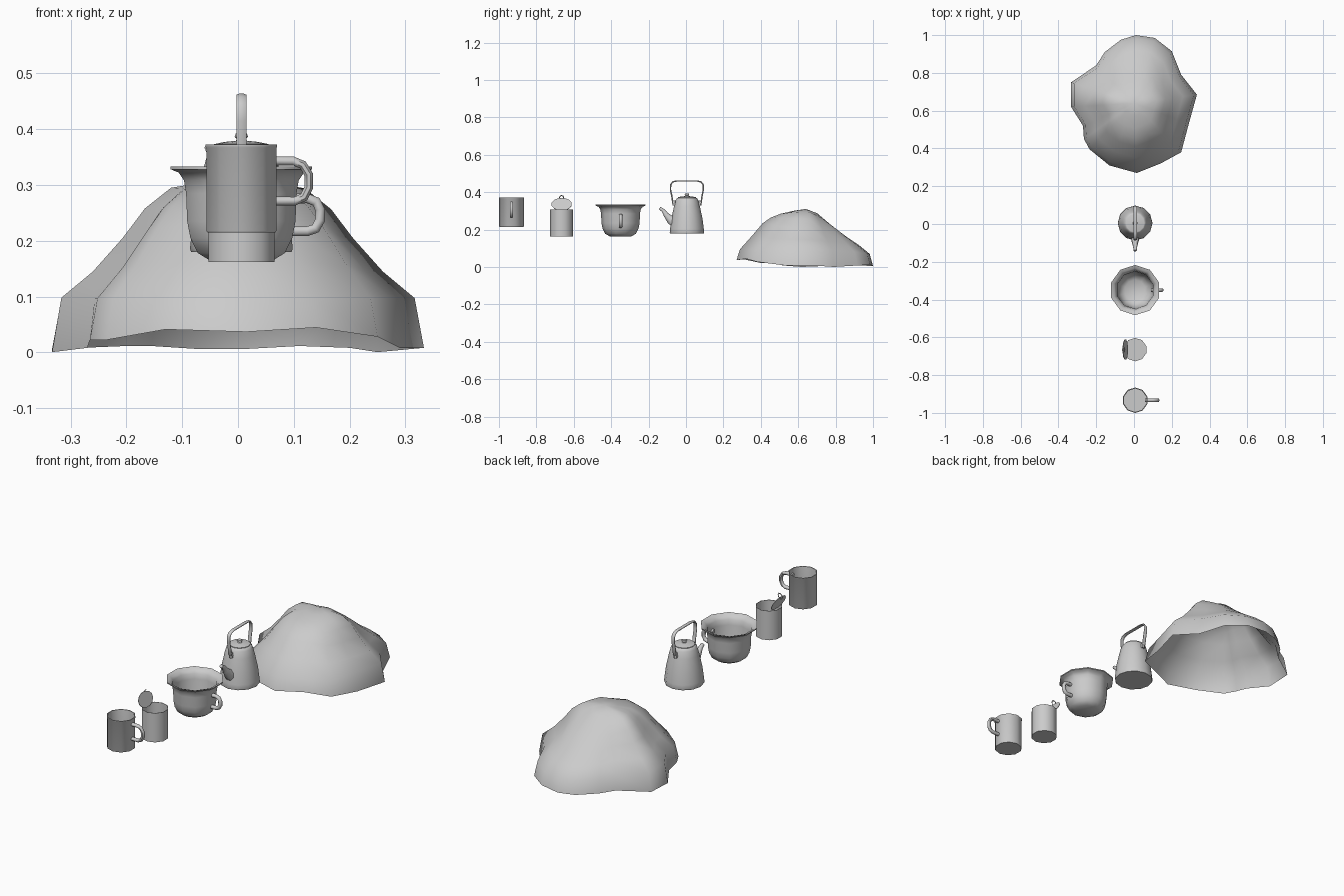
import bpy, bmesh, math
from mathutils import Vector

if "Cube" in bpy.data.objects:
    bpy.data.objects.remove(bpy.data.objects["Cube"])


def finish(bm, name, angle=40):
    bmesh.ops.recalc_face_normals(bm, faces=bm.faces)
    me = bpy.data.meshes.new(name)
    bm.to_mesh(me)
    bm.free()
    ob = bpy.data.objects.new(name, me)
    bpy.context.collection.objects.link(ob)
    bpy.ops.object.select_all(action='DESELECT')
    ob.select_set(True)
    bpy.context.view_layer.objects.active = ob
    bpy.ops.object.shade_smooth_by_angle(angle=math.radians(angle))
    return ob


def bridge(bm, rings):
    for a, b in zip(rings, rings[1:]):
        n = len(a)
        for i in range(n):
            bm.faces.new((a[i], a[(i + 1) % n], b[(i + 1) % n], b[i]))


def lathe(name, profile, x, y, sides=10):
    """Revolve (radius, z) points round a vertical axis; ends are capped."""
    bm = bmesh.new()
    rings = []
    for r, z in profile:
        rings.append([bm.verts.new((x + r * math.sin(math.tau * i / sides),
                                    y + r * math.cos(math.tau * i / sides), z))
                      for i in range(sides)])
    bridge(bm, rings)
    bm.faces.new(rings[0])
    bm.faces.new(rings[-1])
    return finish(bm, name)


def sweep(name, path, u_axis, origin, sections, sides=8, closed=False):
    """Sweep an oval (in-plane, across) along a path in the u/z plane."""
    bm = bmesh.new()
    u, up, o = Vector(u_axis), Vector((0, 0, 1)), Vector(origin)
    across = u.cross(up)
    pts = [o + u * p[0] + up * p[1] for p in path]
    rings = []
    for i, p in enumerate(pts):
        t = (pts[min(i + 1, len(pts) - 1)] - pts[max(i - 1, 0)]).normalized()
        n = across.cross(t)
        a, b = sections[min(i, len(sections) - 1)]
        rings.append([bm.verts.new(p + n * a * math.cos(math.tau * (k + .5) / sides)
                                   + across * b * math.sin(math.tau * (k + .5) / sides))
                      for k in range(sides)])
    bridge(bm, rings)
    bm.faces.new(rings[0])
    bm.faces.new(rings[-1])
    return finish(bm, name, 50)


CX = 0.006

# Mug
lathe("mug_body", [(.064, .215), (.066, .218), (.066, .366), (.0675, .368), (.0675, .372),
                   (.063, .372), (.062, .366), (.062, .222)], CX, -.933)
sweep("mug_handle", [(.055, .343), (.095, .343), (.112, .336), (.123, .318), (.123, .296),
                     (.114, .278), (.098, .271), (.055, .271)],
      (1, 0, 0), (CX - .002, -.933, 0), [(.0085, .01)])

# Open tin with bent-back lid and pull tab
lathe("tin_body", [(.062, .162), (.062, .308), (.060, .308), (.060, .166)], CX, -.665)

bm = bmesh.new()
ring = []
for k in range(12):
    a = math.tau * (k + .5) / 12
    s = math.sin(a)
    ring.append(bm.verts.new((-.047 - .014 * s, -.665 + .055 * math.cos(a), .335 + .034 * s)))
face = bm.faces.new(ring)
ext = bmesh.ops.extrude_face_region(bm, geom=[face])
bmesh.ops.translate(bm, vec=(.002, 0, .001),
                    verts=[v for v in ext["geom"] if isinstance(v, bmesh.types.BMVert)])
finish(bm, "tin_lid")

bm = bmesh.new()
rings = []
for r in (1, .6):
    rings.append([bm.verts.new((-.055 + .009 * r * math.sin(math.tau * k / 8),
                                -.665 + .014 * r * math.cos(math.tau * k / 8),
                                .3715 + .0135 * r * math.sin(math.tau * k / 8))) for k in range(8)])
bridge(bm, rings)
finish(bm, "tin_pull_tab")

# Cooking pot
lathe("pot_body", [(.058, .164), (.082, .178), (.096, .205), (.102, .235), (.104, .285),
                   (.108, .308), (.118, .322), (.133, .328), (.133, .333), (.116, .327),
                   (.104, .310), (.099, .285), (.097, .237), (.090, .206), (.077, .184),
                   (.055, .170)], CX, -.35)
sweep("pot_handle", [(.085, .275), (.118, .276), (.134, .270), (.141, .256), (.141, .237),
                     (.133, .222), (.118, .217), (.085, .217)],
      (1, 0, 0), (CX, -.35, 0), [(.0095, .01)])

# Kettle
lathe("kettle_body", [(.090, .18), (.092, .186), (.090, .205), (.083, .260), (.069, .325),
                      (.060, .358), (.054, .367), (.049, .370)], CX, .005, 12)
lathe("kettle_lid", [(.049, .368), (.049, .373), (.030, .377), (.010, .379), (.008, .382),
                     (.012, .386), (.010, .392), (.004, .394)], CX, .005, 12)
sweep("kettle_spout", [(-.05, .232), (-.088, .253), (-.112, .280), (-.128, .303), (-.146, .315)],
      (0, 1, 0), (CX, .005, 0),
      [(.034, .026), (.025, .021), (.015, .014), (.010, .011), (.009, .009)])
half = [(.058, .338), (.068, .336), (.076, .344), (.080, .375), (.088, .415),
        (.087, .440), (.076, .455), (.055, .460)]
sweep("kettle_handle", half + [(-a, z) for a, z in reversed(half)],
      (0, 1, 0), (CX, .005, 0), [(.004, .0095)])
for s in (-1, 1):
    lathe("kettle_handle_lug", [(.009, .328), (.010, .350), (.007, .356)], CX, .005 + s * .069, 6)

# Mound: open-bottomed draped shell, (x, y, hem height) round the hem
hem = [(.015, .27, .038), (.14, .32, .045), (.25, .38, .03), (.29, .53, .012), (.333, .685, .012),
       (.25, .79, .005), (.20, .915, .012), (.11, .985, .015), (.01, 1.0, .01), (-.07, .975, .01),
       (-.155, .91, .015), (-.20, .84, .015), (-.333, .75, .01), (-.333, .62, .005),
       (-.27, .52, .012), (-.265, .45, .025), (-.235, .395, .025), (-.13, .31, .042)]
steps = [.18, .36, .5, .62, .78, .95]
front = [.300, .285, .265, .235, .165, .095]
side = [.305, .295, .258, .205, .145, .098]
back = [.285, .228, .190, .158, .120, .070]
PX, PY = 0.0, .64
bm = bmesh.new()
rings = []
for j, t in enumerate(steps + [1.0]):
    ring = []
    for x, y, h in hem:
        dx, dy = x - PX, y - PY
        c = dy / math.hypot(dx, dy)
        w = c * c
        z = h if t == 1 else side[j] * (1 - w) + (back if c > 0 else front)[j] * w
        ring.append(bm.verts.new((PX + dx * t, PY + dy * t, z)))
    rings.append(ring)
bridge(bm, rings)
top = bm.verts.new((PX, PY, .311))
n = len(hem)
for i in range(n):
    bm.faces.new((top, rings[0][i], rings[0][(i + 1) % n]))
finish(bm, "draped_mound", 60)
# Rest the hem exactly on the ground
me = bpy.data.objects["draped_mound"].data
low = min(v.co.z for v in me.vertices)
for v in me.vertices:
    v.co.z -= low * max(0, 1 - v.co.z / .05)
